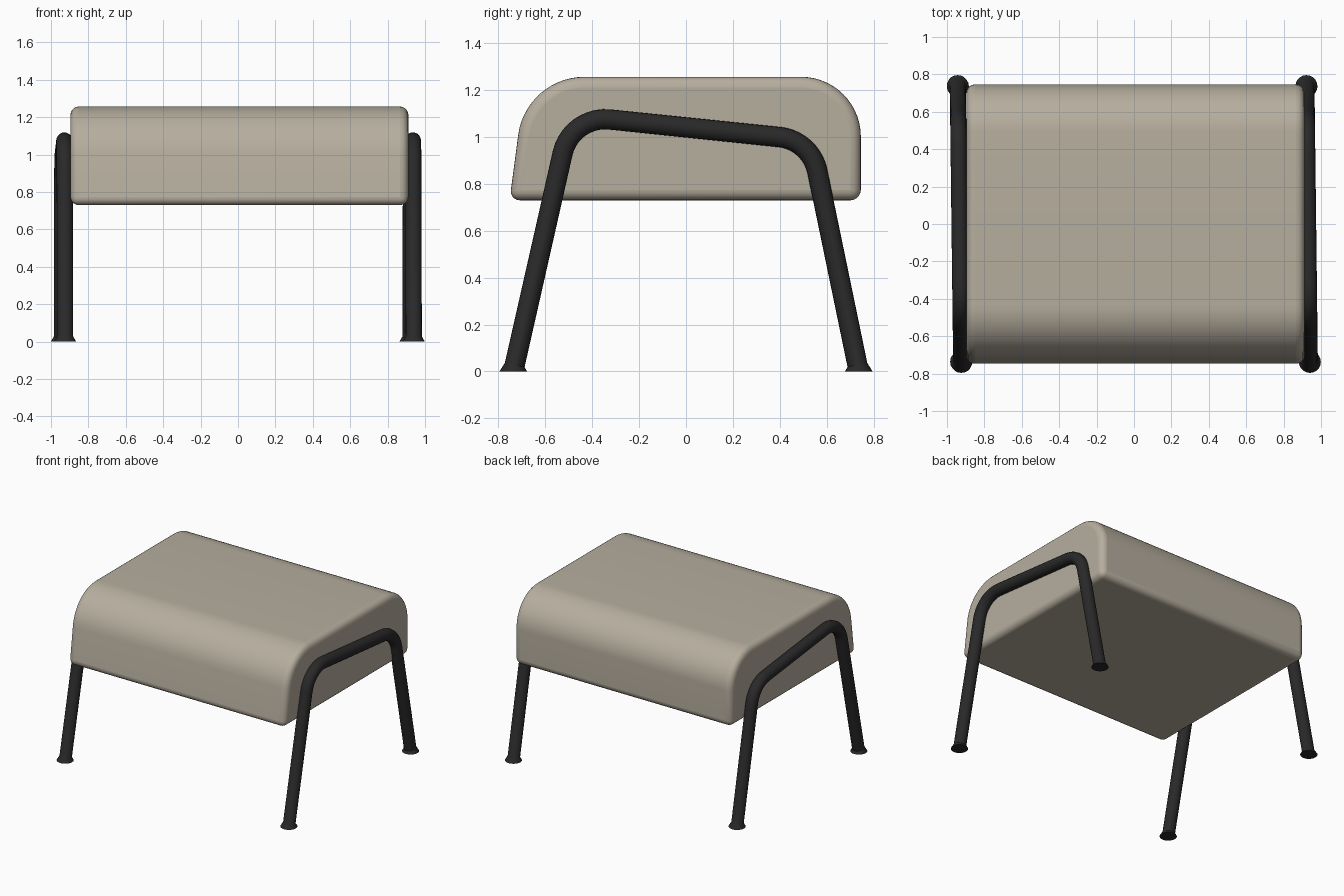
import bpy, bmesh, math
from mathutils import Vector

if "Cube" in bpy.data.objects:
    bpy.data.objects.remove(bpy.data.objects["Cube"])


def material(name, rgb):
    m = bpy.data.materials.new(name)
    m.diffuse_color = (*rgb, 1)
    m.use_nodes = True
    m.node_tree.nodes["Principled BSDF"].inputs["Base Color"].default_value = m.diffuse_color
    return m


beige = material("beige fabric", (0.47, 0.425, 0.345))
black = material("black metal", (0.022, 0.022, 0.022))


def fillet(prev, corner, nxt, t, n):
    """Arc points rounding a corner, starting a distance t away from it."""
    p, c, q = Vector(prev), Vector(corner), Vector(nxt)
    a, b = (p - c).normalized(), (q - c).normalized()
    centre = c + (a + b).normalized() * t / math.cos(a.angle(b) / 2)
    va, vb = c + a * t - centre, c + b * t - centre
    ang = va.angle(vb)
    return [centre + (va * math.sin((1 - i / n) * ang) + vb * math.sin(i / n * ang)) / math.sin(ang)
            for i in range(n + 1)]


def finish(bm, name, mat, angle):
    bmesh.ops.recalc_face_normals(bm, faces=bm.faces)
    mesh = bpy.data.meshes.new(name)
    bm.to_mesh(mesh)
    bm.free()
    mesh.materials.append(mat)
    ob = bpy.data.objects.new(name, mesh)
    bpy.context.collection.objects.link(ob)
    bpy.ops.object.select_all(action='DESELECT')
    ob.select_set(True)
    bpy.context.view_layer.objects.active = ob
    bpy.ops.object.shade_smooth_by_angle(angle=math.radians(angle))
    return ob


# Cushion: side profile (y, z) extruded along x, rims rounded by a bevel
A, B, C, D = (-0.753, 0.73), (-0.683, 1.257), (0.746, 1.257), (0.746, 0.73)
profile = [Vector(A)] + fillet(A, B, C, 0.25, 14) + fillet(B, C, D, 0.255, 14) + [Vector(D)]
bm = bmesh.new()
face = bm.faces.new([bm.verts.new((-0.896, p.x, p.y)) for p in profile])
ext = bmesh.ops.extrude_face_region(bm, geom=[face])
for v in ext["geom"]:
    if isinstance(v, bmesh.types.BMVert):
        v.co.x = 0.911
if not face.is_valid or len(bm.faces) < len(profile) + 2:
    bm.faces.new([v for v in bm.verts if v.co.x < 0])
cushion = finish(bm, "cushion", beige, 40)
bev = cushion.modifiers.new("soft rims", 'BEVEL')
bev.width, bev.segments = 0.045, 5
bev.limit_method, bev.angle_limit = 'ANGLE', math.radians(35)
bev.use_clamp_overlap = False

# Bent tube frame: path in (y, z), one tube per side, with flared feet
F0, F1, F2, F3 = (-0.737, 0), (-0.49, 1.092), (0.533, 0.986), (0.737, 0)
SIDES, R, FOOT = 20, 0.043, 0.059


def frame(name, x0, yaw):
    arc = fillet(F0, F1, F2, 0.165, 10) + fillet(F1, F2, F3, 0.135, 10)
    d0, d3 = (arc[0] - Vector(F0)).normalized(), (Vector(F3) - arc[-1]).normalized()
    pts = [Vector(F0), Vector(F0) + d0 * 0.028] + arc + [Vector(F3) - d3 * 0.028, Vector(F3)]
    bm, rings = bmesh.new(), []
    for i, p in enumerate(pts):
        if i in (0, len(pts) - 1):          # flat foot ring on the floor
            nrm, r = Vector((-1 if i == 0 else 1, 0)), FOOT
        else:
            t = ((p - pts[i - 1]).normalized() + (pts[i + 1] - p).normalized()).normalized()
            nrm, r = Vector((-t.y, t.x)), R
        ring = []
        for k in range(SIDES):
            a = math.tau * k / SIDES
            q = p + nrm * r * math.cos(a)
            ring.append(bm.verts.new((x0 + r * math.sin(a) - yaw * q.x, q.x, q.y)))
        rings.append(ring)
    for a, b in zip(rings, rings[1:]):
        for k in range(SIDES):
            j = (k + 1) % SIDES
            bm.faces.new((a[k], a[j], b[j], b[k]))
    bm.faces.new(rings[0])
    bm.faces.new(rings[-1])
    finish(bm, name, black, 30)


frame("left_frame", -0.933, 0.0122)
frame("right_frame", 0.931, 0.0122)
